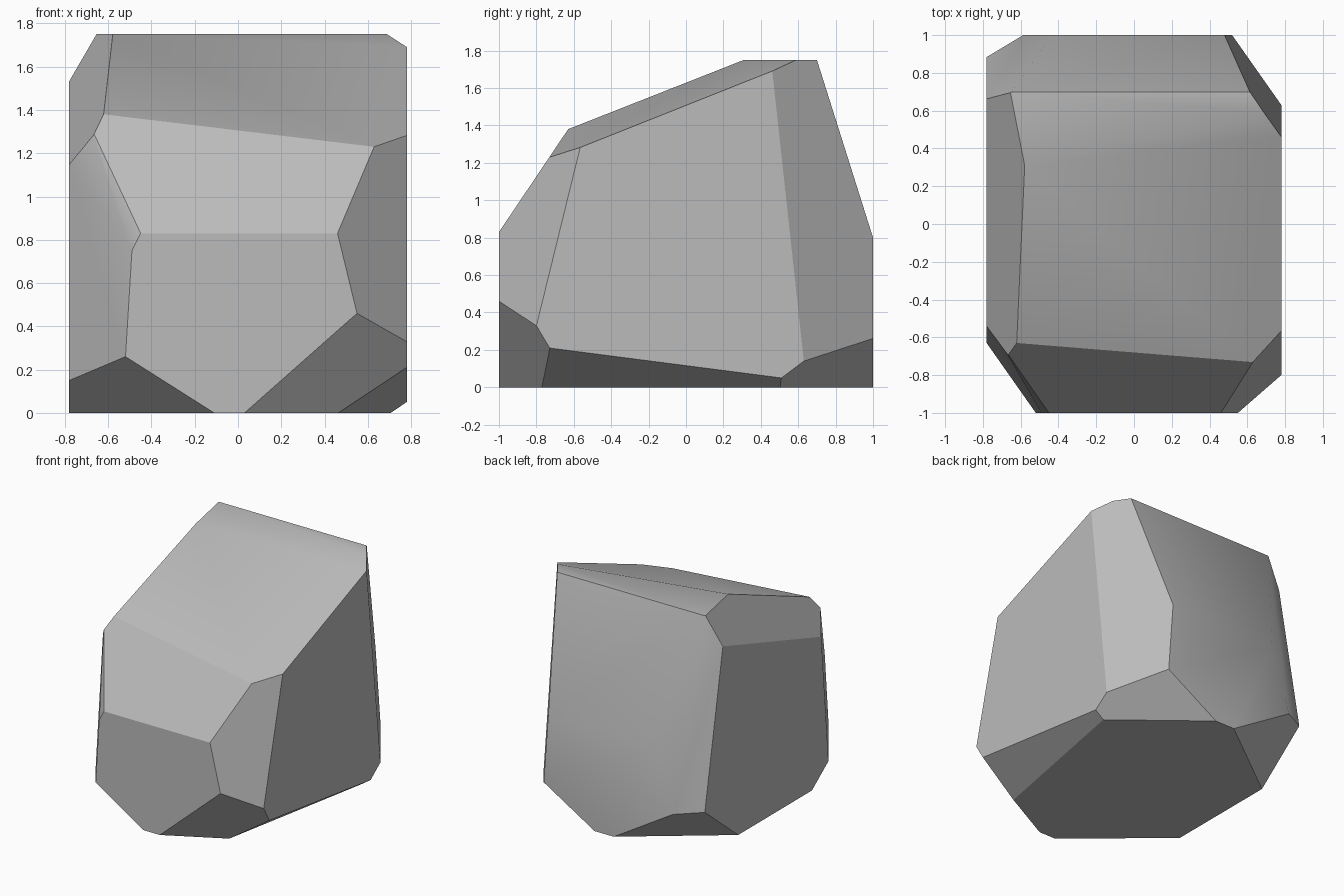
import bpy
import bmesh
import math
from mathutils import Matrix, Vector

default_cube = bpy.data.objects.get("Cube")
if default_cube:
    bpy.data.objects.remove(default_cube, do_unlink=True)


def make_material(name, value):
    material = bpy.data.materials.new(name)
    material.use_nodes = True
    colour = (value, value, value, 1)
    material.diffuse_color = colour
    shader = next(n for n in material.node_tree.nodes if n.type == "BSDF_PRINCIPLED")
    shader.inputs["Base Color"].default_value = colour
    return material


def chip(bm, point, normal):
    """Slice off everything on the normal's side of a plane and cap the cut."""
    geometry = bm.verts[:] + bm.edges[:] + bm.faces[:]
    bmesh.ops.bisect_plane(bm, geom=geometry, dist=1e-5, plane_co=Vector(point),
                           plane_no=Vector(normal).normalized(), clear_outer=True)
    open_edges = [edge for edge in bm.edges if edge.is_boundary]
    bmesh.ops.holes_fill(bm, edges=open_edges, sides=0)


# Each chipped facet: a point on it and its outward direction
FACETS = {
    "front brow": ((0, -1, .83), (0, -.55, .37)),
    "sloping top": ((-.62, -.63, 1.38), (.088, -.398, 1)),
    "back slope": ((0, .7, 1.75), (0, .95, .3)),
    "back left corner": ((.78, .63, .14), (1, .68, .074)),
    "back right corner": ((-.78, .665, 1.52), (-.58, 1, .184)),
    "top right edge": ((-.6, -.16, 1.565), (-1, -.195, .61)),
    "front right corner": ((-.52, -1, .26), (-1, -.685, .061)),
    "front right brow": ((-.45, -1, .83), (-1, -1.44, .5)),
    "front left corner": ((.46, -1, .83), (1, -.99, .243)),
    "front left foot": ((.03, -1, 0), (.885, -1.67, -1)),
    "left underside": ((.78, -.73, .21), (.68, -.129, -1)),
    "back left foot": ((.78, .51, .05), (.6, .75, -1)),
    "back right foot": ((-.08, 1, 0), (-.608, .81, -1)),
    "front right foot": ((-.11, -1, 0), (-.634, -.743, -1)),
}

# Block of stone, chipped facet by facet
width, depth, height = 1.56, 2, 1.75
bm = bmesh.new()
block = Matrix.Translation((0, 0, height / 2)) @ Matrix.Diagonal((width, depth, height, 1))
bmesh.ops.create_cube(bm, size=1, matrix=block)
for point, normal in FACETS.values():
    chip(bm, point, normal)
bmesh.ops.remove_doubles(bm, verts=bm.verts[:], dist=1e-4)
bmesh.ops.recalc_face_normals(bm, faces=bm.faces[:])

mesh = bpy.data.meshes.new("boulder")
bm.to_mesh(mesh)
bm.free()
mesh.materials.append(make_material("stone grey", .5))
boulder = bpy.data.objects.new("boulder", mesh)
bpy.context.collection.objects.link(boulder)

# Soften only the shallow edges
bpy.ops.object.select_all(action="DESELECT")
boulder.select_set(True)
bpy.context.view_layer.objects.active = boulder
bpy.ops.object.shade_smooth_by_angle(angle=math.radians(32.5))
